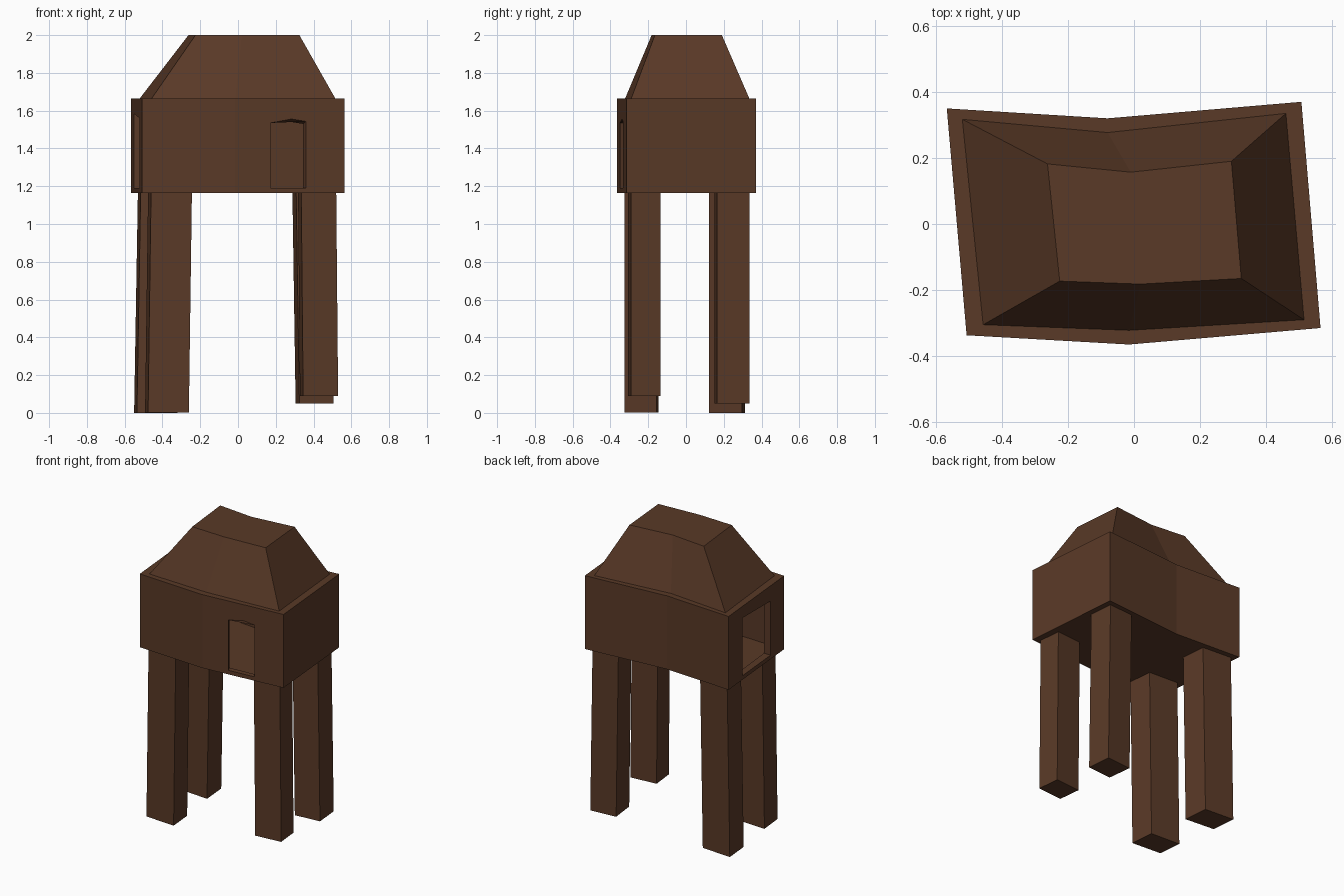
import bpy, bmesh

if "Cube" in bpy.data.objects:
    bpy.data.objects.remove(bpy.data.objects["Cube"])

brown = bpy.data.materials.new("dark_brown_wood")
brown.diffuse_color = (0.1, 0.041, 0.02, 1)
brown.use_nodes = True
brown.node_tree.nodes["Principled BSDF"].inputs["Base Color"].default_value = brown.diffuse_color


def loft(name, rings):
    """Closed solid through successive rings of points."""
    bm = bmesh.new()
    loops = [[bm.verts.new(p) for p in ring] for ring in rings]
    n = len(loops[0])
    for a, b in zip(loops, loops[1:]):
        for i in range(n):
            j = (i + 1) % n
            bm.faces.new((a[i], a[j], b[j], b[i]))
    bm.faces.new(loops[0][::-1])
    bm.faces.new(loops[-1])
    bmesh.ops.recalc_face_normals(bm, faces=bm.faces)
    me = bpy.data.meshes.new(name)
    bm.to_mesh(me)
    bm.free()
    me.materials.append(brown)
    ob = bpy.data.objects.new(name, me)
    bpy.context.collection.objects.link(ob)
    return ob


def at(plan, z, dx=0):
    return [(x + dx, y, z) for x, y in plan]


def cut(target, cutter):
    m = target.modifiers.new("opening", 'BOOLEAN')
    m.operation = 'DIFFERENCE'
    m.solver = 'EXACT'
    m.object = cutter
    bpy.context.view_layer.objects.active = target
    bpy.ops.object.modifier_apply(modifier=m.name)
    bpy.data.objects.remove(cutter)


# crooked six-sided plans, counter-clockwise from the front left
outer = [(-.507, -.337), (-.015, -.365), (.565, -.315),
         (.507, .37), (-.08, .32), (-.567, .35)]
inner = [(-.457, -.305), (-.015, -.322), (.515, -.29),
         (.46, .335), (-.08, .277), (-.52, .317)]
crown = [(-.225, -.173), (.02, -.182), (.325, -.165),
         (.295, .19), (-.01, .157), (-.262, .182)]

# hollow cabin with a floor
cabin = loft("cabin", [at(outer, 1.163), at(outer, 1.665),
                       at(inner, 1.665), at(inner, 1.18)])

# skewed front window
cut(cabin, loft("window_cutter", [
    [(.194, -.40, 1.19), (.389, -.40, 1.19), (.389, -.40, 1.57), (.194, -.40, 1.535)],
    [(.128, -.25, 1.19), (.323, -.25, 1.19), (.323, -.25, 1.51), (.128, -.25, 1.535)]]))

# doorway in the left side
cut(cabin, loft("door_cutter", [
    [(x, -.17, 1.19), (x, .175, 1.19), (x, .175, 1.585), (x, -.17, 1.56)]
    for x in (-.65, -.42)]))

# hipped flat-topped roof
loft("roof", [at(inner, 1.665), at(crown, 2.0)])

# stilts: plan at the foot, foot height, sideways lean at the top
legs = {
    "front_left_leg": ([(-.476, -.31), (-.26, -.325), (-.275, -.157), (-.492, -.145)], .003, .016),
    "back_left_leg": ([(-.535, .14), (-.32, .122), (-.335, .297), (-.55, .312)], .0, .02),
    "front_right_leg": ([(.345, -.307), (.53, -.29), (.515, -.135), (.328, -.15)], .09, -.01),
    "back_right_leg": ([(.325, .15), (.505, .165), (.49, .335), (.305, .32)], .05, -.017),
}
for name, (plan, foot, lean) in legs.items():
    loft(name, [at(plan, foot), at(plan, 1.17, lean)])
